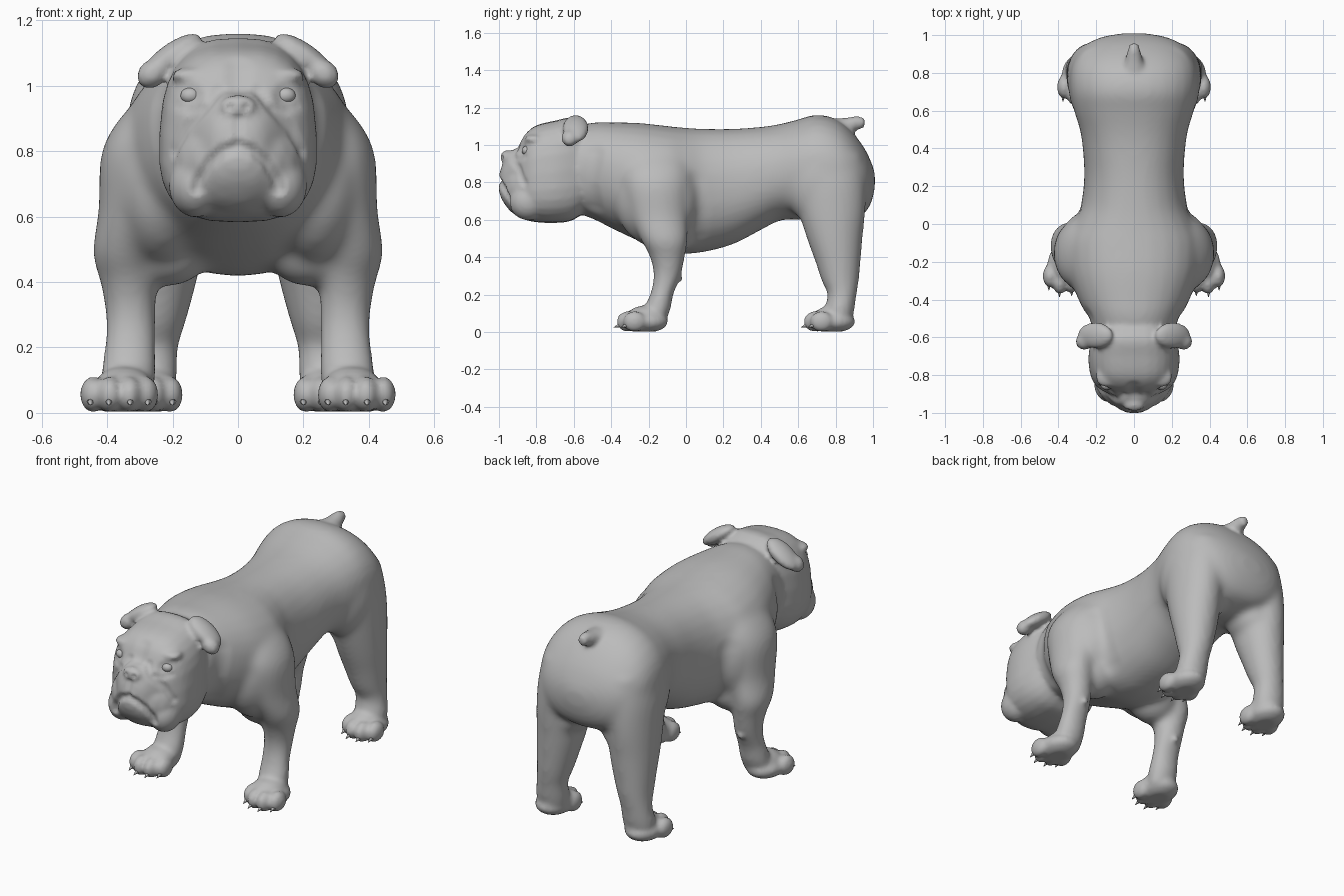
import bpy
import bmesh
from math import cos, sin, pi, radians
from mathutils import Vector, Matrix
from mathutils.bvhtree import BVHTree
from mathutils.kdtree import KDTree

if "Cube" in bpy.data.objects:
    bpy.data.objects.remove(bpy.data.objects["Cube"])

grey = bpy.data.materials.new("plain_grey")
grey.use_nodes = True
grey.diffuse_color = (0.5, 0.5, 0.5, 1)
for node in grey.node_tree.nodes:
    if node.type == 'BSDF_PRINCIPLED':
        node.inputs["Base Color"].default_value = grey.diffuse_color
        node.inputs["Roughness"].default_value = 0.7


def make_object(name, bm):
    bmesh.ops.recalc_face_normals(bm, faces=bm.faces[:])
    mesh = bpy.data.meshes.new(name)
    bm.to_mesh(mesh)
    bm.free()
    mesh.materials.append(grey)
    obj = bpy.data.objects.new(name, mesh)
    bpy.context.collection.objects.link(obj)
    return obj


def fuse(obj, iterations):
    """Merge overlapping volumes into one skin and relax it."""
    remesh = obj.modifiers.new("fuse", 'REMESH')
    remesh.mode = 'VOXEL'
    remesh.voxel_size = .012
    relax = obj.modifiers.new("relax", 'SMOOTH')
    relax.factor = .5
    relax.iterations = iterations
    graph = bpy.context.evaluated_depsgraph_get()
    skin = bpy.data.meshes.new_from_object(obj.evaluated_get(graph))
    obj.modifiers.clear()
    obj.data = skin
    skin.name = obj.name
    if not skin.materials:
        skin.materials.append(grey)


def smoothed(sections, steps=4):
    """Catmull-Rom curve through the cross-sections."""
    pts = [Vector(s) for s in sections]
    pts = [pts[0]] + pts + [pts[-1]]
    out = []
    for a, b, c, d in zip(pts, pts[1:], pts[2:], pts[3:]):
        for i in range(steps):
            t = i / steps
            out.append((b * 2 + (c - a) * t + (a * 2 - b * 5 + c * 4 - d) * t ** 2
                        + (b * 3 - a - c * 3 + d) * t ** 3) * 0.5)
    return out + [pts[-1]]


def loft(bm, sections, up, power=2.0, taper=0.0, count=28):
    """Sections are (x, y, z, half width, half size along up)."""
    rings = []
    for x, y, z, w, h in smoothed(sections):
        ring = []
        for i in range(count):
            a = 2 * pi * i / count
            u = abs(cos(a)) ** (2 / power) * (1 if cos(a) > 0 else -1)
            v = abs(sin(a)) ** (2 / power) * (1 if sin(a) > 0 else -1)
            ring.append(bm.verts.new(Vector((x + u * w * (1 - taper * v), y, z)) + up * v * h))
        rings.append(ring)
    for r, q in zip(rings, rings[1:]):
        for i in range(count):
            j = (i + 1) % count
            bm.faces.new((r[i], r[j], q[j], q[i]))
    bm.faces.new(rings[0])
    bm.faces.new(rings[-1])


def blob(bm, centre, radii, tilt=0):
    m = (Matrix.Translation(centre) @ Matrix.Rotation(tilt, 4, 'Y')
         @ Matrix.Diagonal((*radii, 1)))
    bmesh.ops.create_icosphere(bm, subdivisions=3, radius=1, matrix=m)


UP, BACK = Vector((0, 0, 1)), Vector((0, 1, 0))
body, claws = bmesh.new(), bmesh.new()

# Trunk and head: y, top, bottom, half width
trunk = [(-.66, 1.08, .66, .19), (-.5, 1.12, .605, .245), (-.4, 1.122, .555, .295),
         (-.25, 1.118, .485, .35), (-.1, 1.102, .428, .365), (0, 1.092, .418, .325),
         (.1, 1.087, .428, .282), (.25, 1.087, .468, .264), (.4, 1.097, .545, .272),
         (.5, 1.112, .595, .287), (.6, 1.137, .6, .318), (.7, 1.163, .59, .338),
         (.8, 1.14, .58, .338), (.88, 1.08, .6, .312), (.95, .99, .63, .255),
         (.99, .91, .69, .17), (1.01, .85, .77, .06)]
head = [(-.5, 1.08, .68, .18), (-.6, 1.145, .6, .22), (-.7, 1.13, .583, .24),
        (-.8, 1.105, .587, .23), (-.86, 1.06, .6, .198), (-.9, .99, .625, .155),
        (-.94, .965, .65, .12), (-.98, .9, .7, .08), (-1.0, .84, .75, .035)]


def barrel(rows):
    return [(0, y, (t + b) / 2, w, (t - b) / 2) for y, t, b, w in rows]


# Leg sections: x, y, z, half width, half depth
front_leg = [(.2, -.16, .98, .06, .1), (.25, -.16, .92, .095, .16), (.295, -.16, .8, .122, .18),
             (.315, -.145, .62, .112, .155), (.345, -.115, .49, .1, .125),
             (.336, -.1, .4, .086, .094), (.328, -.1, .3, .078, .074),
             (.33, -.13, .2, .08, .063), (.335, -.155, .12, .086, .074), (.34, -.18, .03, .08, .06)]
hind_leg = [(.2, .76, .95, .12, .18), (.215, .765, .8, .135, .195), (.225, .78, .65, .133, .18),
            (.232, .795, .5, .127, .15), (.243, .812, .38, .112, .123), (.256, .825, .27, .095, .1),
            (.268, .835, .2, .086, .078), (.275, .82, .12, .092, .082), (.28, .81, .03, .085, .072)]

# First stage: trunk and legs, blended softly
loft(body, barrel(trunk), UP, power=2.2)
for s in (1, -1):
    for leg in (front_leg, hind_leg):
        loft(body, [(s * x, y, z, w, d) for x, y, z, w, d in leg], BACK)
    blob(body, (s * .235, -.15, .72), (.165, .235, .27))            # shoulder
    blob(body, (s * .215, -.1, .515), (.14, .125, .13))             # chest muscle
    blob(body, (s * .21, .73, .8), (.138, .21, .24))                # haunch
    blob(body, (s * .17, .79, .6), (.12, .14, .1))                  # inner thigh
bulldog = make_object("bulldog_body", body)
fuse(bulldog, 26)

# Second stage: head, tail and paws
body = bmesh.new()
body.from_mesh(bulldog.data)
loft(body, barrel(head), UP, power=2.8, taper=.06)
blob(body, (0, -.82, .765), (.205, .172, .168))                     # muzzle
blob(body, (0, -.958, .935), (.058, .035, .038))                    # nose
loft(body, [(0, .76, 1.08, .1, .06), (0, .85, 1.095, .055, .05),
            (0, .91, 1.115, .036, .039), (0, .957, 1.12, .022, .026)], UP)  # tail


def paw(s, x, y):
    blob(body, (s * x, y, .055), (.1, .125, .06))
    blob(body, (s * (x - .012), y + .01, .085), (.088, .105, .058))
    for dx, dy in ((-.078, -.05), (-.028, -.085), (.032, -.09), (.084, -.055)):
        blob(body, (s * (x + dx), y + dy, .056), (.039, .062, .056))
        m = (Matrix.Translation((s * (x + dx * 1.08), y + dy - .06, .03))
             @ Matrix.Rotation(radians(110), 4, 'X'))
        bmesh.ops.create_cone(claws, cap_ends=True, segments=8, radius1=.012,
                              radius2=.001, depth=.036, matrix=m)


for s in (1, -1):
    paw(s, .36, -.22)
    paw(s, .285, .78)
    blob(body, (s * .325, -.035, .285), (.018, .02, .02))           # wrist pad
    blob(body, (s * .13, -.845, .695), (.082, .1, .098))            # jowl
    blob(body, (s * .14, -.81, 1.03), (.065, .055, .028))           # brow
    blob(body, (s * .205, -.59, 1.088), (.112, .07, .04), s * radians(36))    # ear
    blob(body, (s * .262, -.622, 1.037), (.052, .045, .042), s * radians(38))  # ear flap
bulldog.data.clear_geometry()
bmesh.ops.recalc_face_normals(body, faces=body.faces[:])
body.to_mesh(bulldog.data)
body.free()
fuse(bulldog, 6)
skin = bulldog.data

# Carve creases into the skin
bm = bmesh.new()
bm.from_mesh(skin)
bm.normal_update()
bm.verts.ensure_lookup_table()
tree = BVHTree.FromBMesh(bm)
kd = KDTree(len(bm.verts))
for v in bm.verts:
    kd.insert(v.co, v.index)
kd.balance()


def from_front(x, z):
    return tree.ray_cast(Vector((x, -2, z)), Vector((0, 1, 0)))[0]


def from_side(y, z):
    return tree.ray_cast(Vector((2, y, z)), Vector((-1, 0, 0)))[0]


def crease(project, points, radius, depth):
    weights = {}
    pts = [Vector(p) for p in points]
    for a, b in zip(pts, pts[1:] or pts):
        for i in range(13):
            hit = project(*a.lerp(b, i / 12))
            if hit is None:
                continue
            for s in (1, -1):
                spot = Vector((hit.x * s, hit.y, hit.z))
                for co, index, dist in kd.find_range(spot, radius):
                    w = (1 - (dist / radius) ** 2) ** 2
                    weights[index] = max(w, weights.get(index, 0))
    for index, w in weights.items():
        v = bm.verts[index]
        v.co -= v.normal * depth * w


eye_spot = from_front(.145, .97)
crease(from_front, [(0, .815), (.05, .8), (.09, .765), (.12, .71), (.125, .685)], .028, .016)  # mouth
crease(from_front, [(0, .9), (0, .825)], .018, .007)                          # lip cleft
crease(from_front, [(.026, .935)], .018, .012)                                # nostril
crease(from_front, [(.06, .985), (.1, .93), (.16, .87), (.195, .8)], .03, .009)  # muzzle fold
crease(from_front, [(.11, .935), (.145, .925), (.18, .94)], .022, .006)       # eye bag
crease(from_front, [(.145, .97)], .05, .012)                                  # eye socket
crease(from_front, [(0, 1.06), (0, 1.0)], .05, .008)                          # forehead
crease(from_side, [(-.49, .68), (-.52, .8), (-.49, .95)], .07, .008)          # neck
crease(from_side, [(.06, .52), (.07, .65), (.05, .8)], .08, .006)             # behind elbow
for v in bm.verts:
    v.co.z = max(v.co.z, 0.004)
bm.to_mesh(skin)
bm.free()

# Eyes and claws
eyes = bmesh.new()
for s in (1, -1):
    blob(eyes, (s * .145, eye_spot.y + .025, .97), (.031, .026, .025))
eyeballs = make_object("eyes", eyes)
claw_set = make_object("claws", claws)

for obj in (bulldog, eyeballs, claw_set):
    for face in obj.data.polygons:
        face.use_smooth = True
